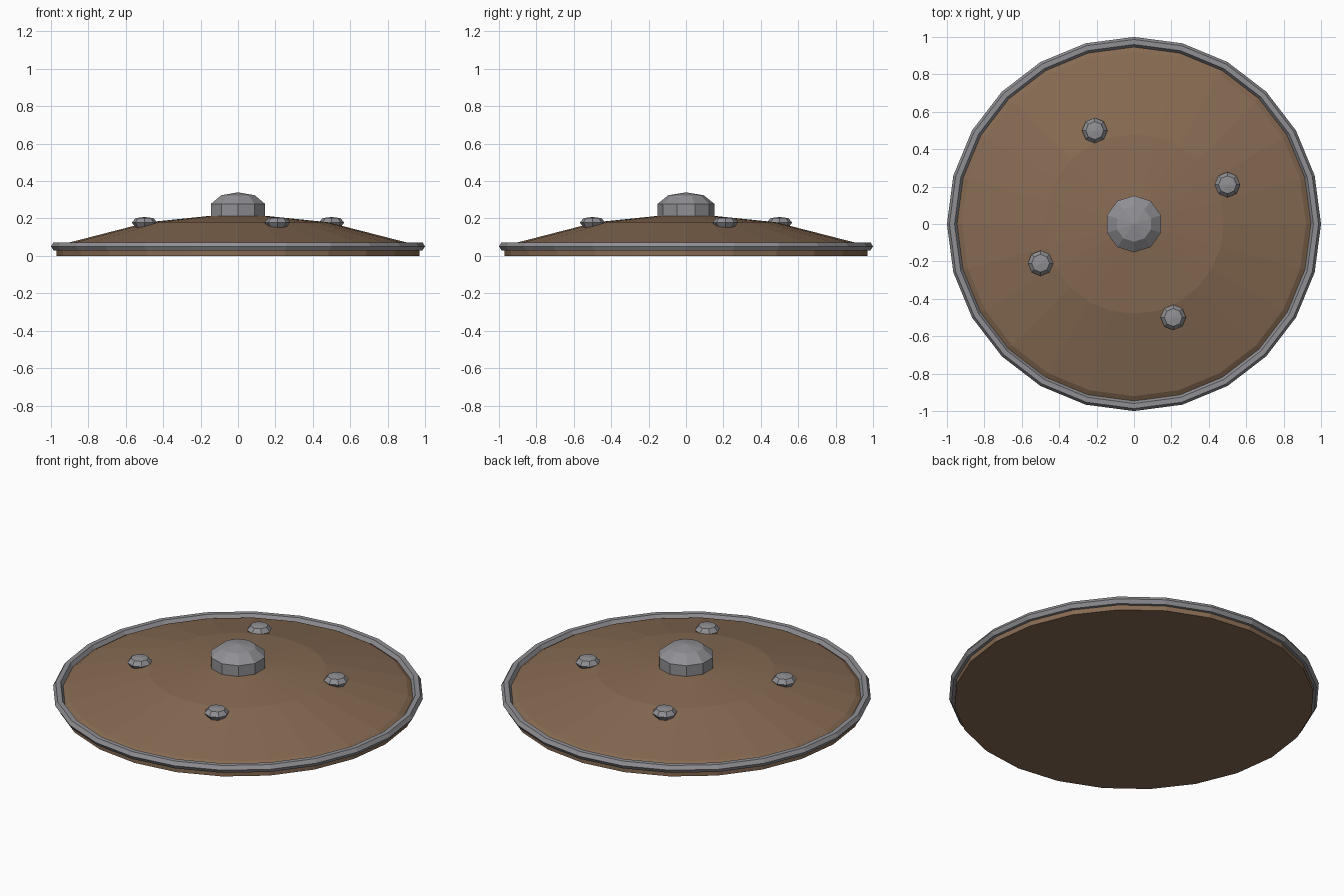
import bpy, bmesh, math

cube = bpy.data.objects.get("Cube")
if cube:
    bpy.data.objects.remove(cube, do_unlink=True)


def make_material(name, rgb):
    mat = bpy.data.materials.new(name)
    mat.use_nodes = True
    mat.diffuse_color = (*rgb, 1)
    mat.node_tree.nodes["Principled BSDF"].inputs["Base Color"].default_value = (*rgb, 1)
    return mat


wood = make_material("brown wood", (0.24, 0.145, 0.085))
steel = make_material("grey steel", (0.28, 0.28, 0.30))


def lathe(name, profile, sides, mat, location=(0, 0, 0), turn=0.0, closed=False):
    """Spin a (radius, height) profile round z; zero radius makes a pole."""
    bm = bmesh.new()
    rings = []
    for r, z in profile:
        if r == 0:
            rings.append([bm.verts.new((0, 0, z))] * sides)
        else:
            angles = [turn + math.tau * i / sides for i in range(sides)]
            rings.append([bm.verts.new((r * math.cos(a), r * math.sin(a), z)) for a in angles])
    pairs = list(zip(rings, rings[1:]))
    if closed:
        pairs.append((rings[-1], rings[0]))
    for low, high in pairs:
        for i in range(sides):
            j = (i + 1) % sides
            corners = [low[i], low[j], high[j], high[i]]
            bm.faces.new(list(dict.fromkeys(corners)))
    bmesh.ops.recalc_face_normals(bm, faces=bm.faces)
    mesh = bpy.data.meshes.new(name)
    bm.to_mesh(mesh)
    bm.free()
    mesh.materials.append(mat)
    obj = bpy.data.objects.new(name, mesh)
    obj.location = location
    bpy.context.collection.objects.link(obj)
    return obj


# Wooden disc with a shallow raised face
lathe("shield_board",
      [(0, 0), (0.97, 0), (0.97, 0.035), (0.92, 0.067), (0.48, 0.18), (0.14, 0.215), (0, 0.22)],
      24, wood)

# Hexagonal-section metal rim
section = [(0.973 + 0.027 * math.cos(math.tau * k / 6),
            0.051 + 0.025 * math.sin(math.tau * k / 6)) for k in range(6)]
lathe("metal_rim", section, 24, steel, closed=True)

# Central boss: short drum with a faceted dome
lathe("center_boss", [(0, 0.19), (0.152, 0.19), (0.152, 0.278), (0.095, 0.324), (0, 0.34)],
      10, steel, turn=math.pi / 2)

# Four squashed rivets, a quarter turn apart
rivet = [(0, -0.032), (0.048, -0.027), (0.068, 0), (0.048, 0.024), (0, 0.03)]
start = math.atan2(0.21, 0.5)
for k in range(4):
    a = start + k * math.pi / 2
    spot = (0.542 * math.cos(a), 0.542 * math.sin(a), 0.178)
    lathe(f"rivet_{k + 1}", rivet, 8, steel, location=spot)
